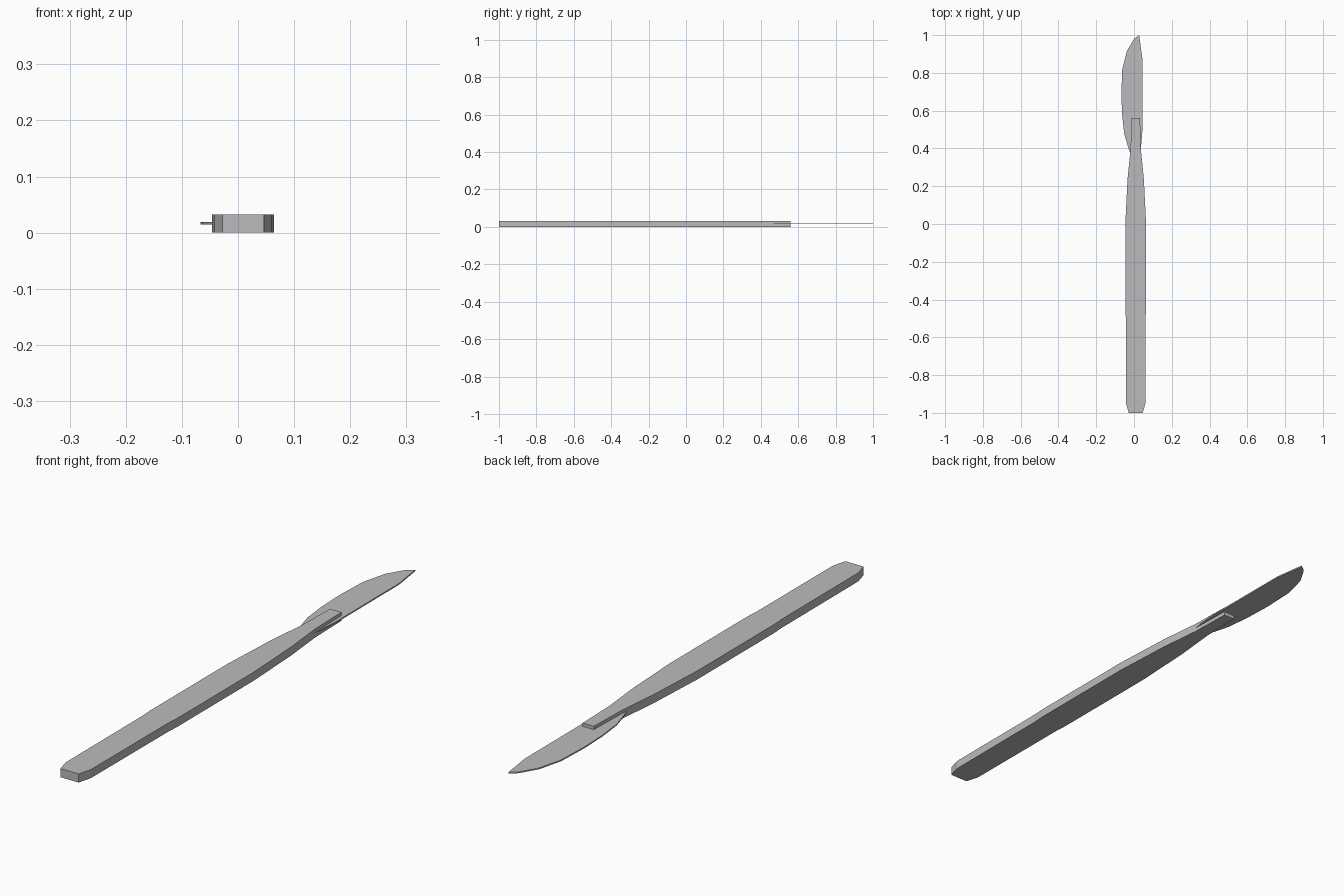
import bpy
import bmesh

if "Cube" in bpy.data.objects:
    bpy.data.objects.remove(bpy.data.objects["Cube"])

# Single steel colour
steel = bpy.data.materials.new("steel grey")
steel.diffuse_color = (0.50, 0.50, 0.52, 1.0)
steel.use_nodes = True
steel.node_tree.nodes["Principled BSDF"].inputs["Base Color"].default_value = steel.diffuse_color


def plate(name, outline, z0, z1):
    """Extrude a flat outline from z0 up to z1."""
    bm = bmesh.new()
    base = bm.faces.new([bm.verts.new((x, y, z0)) for x, y in outline])
    new = bmesh.ops.extrude_face_region(bm, geom=[base])["geom"]
    bmesh.ops.translate(bm, vec=(0, 0, z1 - z0),
                        verts=[v for v in new if isinstance(v, bmesh.types.BMVert)])
    bmesh.ops.recalc_face_normals(bm, faces=bm.faces[:])
    mesh = bpy.data.meshes.new(name)
    bm.to_mesh(mesh)
    bm.free()
    mesh.materials.append(steel)
    obj = bpy.data.objects.new(name, mesh)
    bpy.context.collection.objects.link(obj)
    return obj


# Handle: half widths along its length, mirrored about its own centre line
HANDLE_X = 0.009
stations = [(-1.0, 0.037), (-0.95, 0.051), (-0.5, 0.052), (-0.45, 0.055),
            (0.0, 0.055), (0.24, 0.043), (0.40, 0.027), (0.56, 0.023)]
right = [(HANDLE_X + w, y) for y, w in stations]
left = [(HANDLE_X - w, y) for y, w in reversed(stations)]
plate("handle", right + left, 0.0, 0.032)

# Blade: straight spine on the right, curved cutting edge on the left
blade = [(0.033, 0.36), (0.045, 0.50), (0.044, 0.88), (0.027, 1.0),
         (0.0, 0.98), (-0.038, 0.915), (-0.062, 0.82), (-0.067, 0.69),
         (-0.063, 0.58), (-0.052, 0.48), (-0.035, 0.42), (-0.015, 0.36)]
plate("blade", blade, 0.0145, 0.0195)
